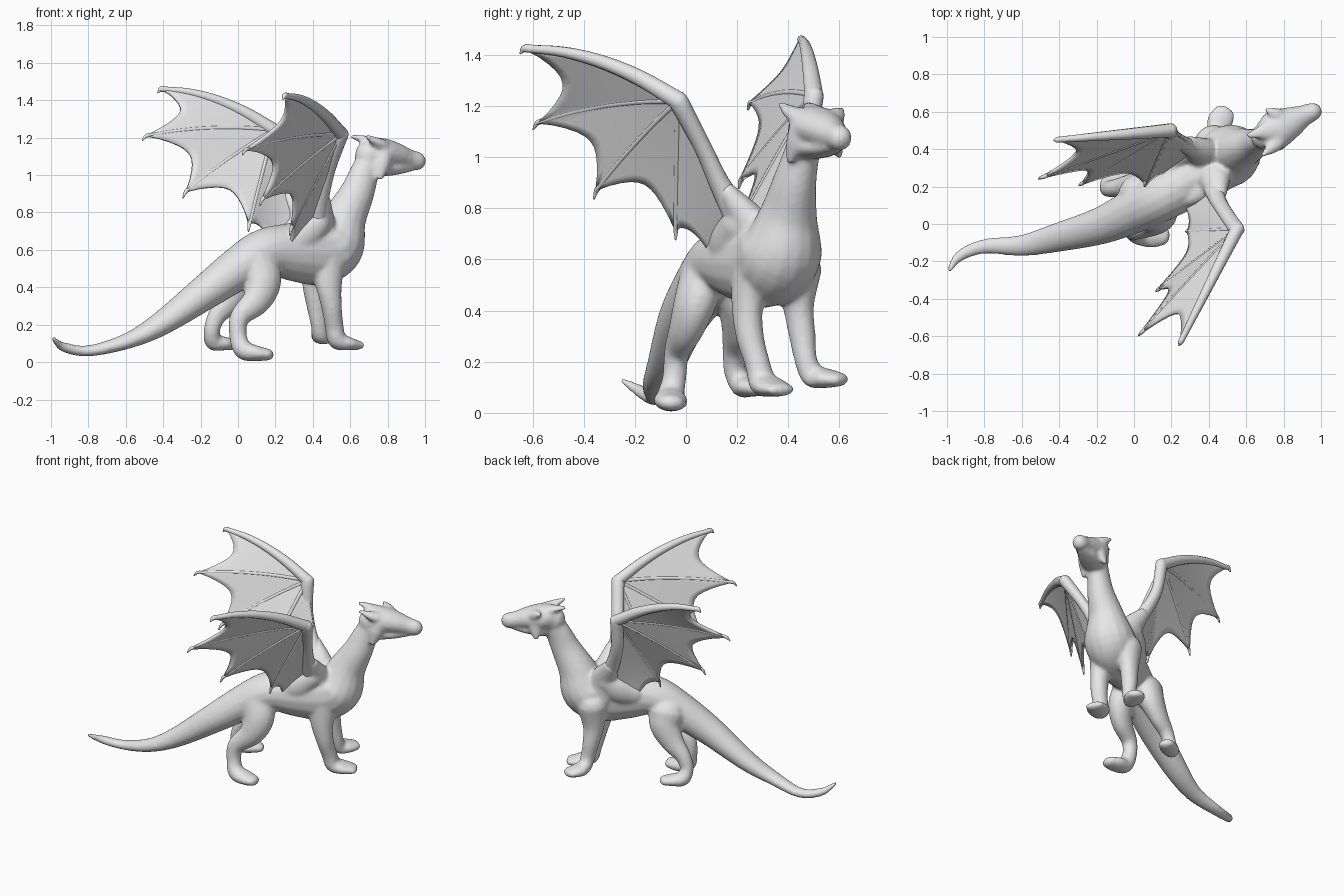
import bpy, bmesh, math
from mathutils import Vector

cube = bpy.data.objects.get("Cube")
if cube:
    bpy.data.objects.remove(cube, do_unlink=True)

SIDE = Vector((-.4, .9, 0))  # sideways direction of the whole creature

grey = bpy.data.materials.new("stone grey")
grey.use_nodes = True
grey.diffuse_color = (.8, .8, .8, 1)
for node in grey.node_tree.nodes:
    if node.type == 'BSDF_PRINCIPLED':
        node.inputs["Base Color"].default_value = grey.diffuse_color


def smooth_path(points, steps=6):
    """Catmull-Rom samples through points of x, y, z, width, height."""
    pts = [Vector(p) for p in points]
    pts = [2 * pts[0] - pts[1]] + pts + [2 * pts[-1] - pts[-2]]
    out = []
    for a, b, c, d in zip(pts, pts[1:], pts[2:], pts[3:]):
        for i in range(steps):
            t = i / steps
            out.append(b + (c - a) * (t / 2) + (2 * a - 5 * b + 4 * c - d) * (t * t / 2)
                       + (3 * b - a - 3 * c + d) * (t ** 3 / 2))
    return out + [pts[-2]]


def tube(bm, points, sides=16):
    """Closed tube with oval sections and domed ends."""
    path = smooth_path(points)
    centres = [Vector(p[:3]) for p in path]
    last = len(path) - 1
    sections = []
    for i, p in enumerate(path):
        along = (centres[min(i + 1, last)] - centres[max(i - 1, 0)]).normalized()
        domes = [0]
        if i == 0:
            domes = [-1.4, -1, -.5, 0]
        elif i == last:
            domes = [0, .5, 1, 1.4]
        for angle in domes:
            shift = along * math.sin(angle) * min(p[3], p[4])
            sections.append((centres[i] + shift, along, p[3] * math.cos(angle), p[4] * math.cos(angle)))
    rings = []
    for centre, along, width, height in sections:
        side = (SIDE - along * SIDE.dot(along)).normalized()
        up = along.cross(side)
        angles = [math.tau * k / sides for k in range(sides)]
        rings.append([bm.verts.new(centre + side * math.cos(a) * width + up * math.sin(a) * height)
                      for a in angles])
    for lower, upper in zip(rings, rings[1:]):
        for k in range(sides):
            n = (k + 1) % sides
            bm.faces.new((lower[k], lower[n], upper[n], upper[k]))
    bm.faces.new(rings[0][::-1])
    bm.faces.new(rings[-1])


def make_object(name, bm):
    bmesh.ops.recalc_face_normals(bm, faces=bm.faces)
    mesh = bpy.data.meshes.new(name)
    bm.to_mesh(mesh)
    bm.free()
    for poly in mesh.polygons:
        poly.use_smooth = True
    mesh.materials.append(grey)
    obj = bpy.data.objects.new(name, mesh)
    bpy.context.collection.objects.link(obj)
    return obj


# Trunk from tail tip to the top of the neck
tail = [(-.988, -.245, .125, .014, .012), (-.93, -.17, .08, .03, .026), (-.8, -.12, .06, .04, .03),
        (-.6, -.115, .11, .057, .042), (-.42, -.075, .2, .077, .064), (-.18, -.01, .37, .1, .094)]
torso = [(0, .07, .5, .12, .115), (.14, .14, .59, .13, .124), (.3, .23, .59, .14, .16),
         (.43, .31, .59, .15, .18), (.515, .37, .63, .165, .165)]
neck = [(.57, .4, .77, .115, .12), (.635, .425, .9, .085, .095),
        (.68, .455, 1.02, .068, .08), (.73, .485, 1.11, .07, .07)]

# Legs, each from hip or shoulder to the toes
hind_right = [(.1, .07, .54, .09, .12), (.135, .035, .43, .08, .1), (.1, 0, .33, .065, .08),
              (.01, -.035, .24, .05, .055), (0, -.045, .14, .047, .047),
              (.03, -.06, .065, .056, .052), (.1, -.06, .047, .068, .042), (.16, -.06, .04, .054, .032)]
hind_left = [(.03, .17, .51, .1, .12), (.02, .2, .43, .08, .1), (-.04, .2, .33, .06, .075),
             (-.11, .19, .25, .047, .052), (-.14, .19, .17, .044, .044),
             (-.13, .22, .11, .05, .047), (-.08, .25, .1, .06, .038), (-.03, .285, .095, .05, .03)]
front_right = [(.48, .26, .58, .08, .11), (.485, .24, .42, .06, .075), (.5, .25, .3, .055, .056),
               (.515, .28, .19, .05, .05), (.53, .3, .12, .058, .05),
               (.58, .335, .1, .075, .038), (.64, .37, .09, .062, .025)]
front_left = [(.42, .44, .56, .09, .1), (.41, .44, .42, .06, .07), (.42, .455, .3, .052, .054),
              (.435, .47, .2, .044, .047), (.44, .5, .145, .054, .044),
              (.46, .55, .135, .07, .038), (.49, .6, .13, .058, .027)]

# Head: skull and snout, lower jaw, crest, ears and cheek frills
skull = [(.7, .47, 1.1, .075, .085), (.76, .505, 1.12, .105, .08), (.84, .545, 1.105, .085, .07),
         (.91, .58, 1.085, .058, .055), (.955, .6, 1.075, .05, .052)]
jaw = [(.76, .5, 1.04, .085, .05), (.84, .545, 1.035, .065, .035), (.92, .585, 1.04, .04, .022)]
crest = [(.82, .53, 1.155, .06, .03), (.72, .5, 1.18, .05, .025), (.615, .475, 1.205, .016, .014)]
ear_right = [(.8, .48, 1.14, .045, .04), (.75, .42, 1.17, .04, .03), (.69, .37, 1.205, .013, .013)]
ear_left = [(.79, .57, 1.14, .045, .04), (.75, .59, 1.165, .035, .03), (.71, .61, 1.185, .013, .013)]
frill_right = [(.785, .45, 1.12, .045, .05), (.77, .43, 1.05, .04, .045), (.76, .405, .985, .014, .02)]
frill_left = [(.77, .565, 1.12, .045, .05), (.76, .58, 1.06, .035, .045), (.745, .6, 1.005, .014, .02)]

# Shoulder and flank muscles below the wings
blade_right = [(.42, .28, .62, .1, .1), (.43, .25, .73, .08, .095), (.45, .16, .86, .04, .05)]
blade_left = [(.39, .36, .62, .1, .1), (.37, .38, .73, .08, .095), (.29, .43, .86, .04, .05)]
flank_right = [(.43, .2, .74, .06, .07), (.35, .15, .67, .05, .08), (.27, .12, .63, .04, .06)]
flank_left = [(.35, .4, .74, .06, .07), (.27, .36, .67, .05, .08), (.19, .29, .63, .04, .06)]

bm = bmesh.new()
for part in (tail + torso + neck, hind_right, hind_left, front_right, front_left, skull, jaw, crest,
             ear_right, ear_left, frill_right, frill_left,
             blade_right, blade_left, flank_right, flank_left):
    tube(bm, part)
body = make_object("body", bm)
remesh = body.modifiers.new("blend", 'REMESH')
remesh.mode = 'VOXEL'
remesh.voxel_size = .011
remesh.use_smooth_shade = True
relax = body.modifiers.new("relax", 'SMOOTH')
relax.factor = .5
relax.iterations = 8


def spoke(base, tip, lift):
    """Bowed line from base to tip, as a function of the distance along it."""
    base, tip = Vector(base), Vector(tip)
    bend = (base + tip) / 2 + Vector((0, 0, lift))
    return lambda t: base * (1 - t) ** 2 + bend * 2 * t * (1 - t) + tip * t * t


def wing(name, arm, tips, root):
    shoulder, wrist = arm[0][:3], arm[-1][:3]
    lifts = [.1, .05, .03, .02]
    fingers = [spoke(wrist, tip, lift) for tip, lift in zip(tips, lifts)]

    # Arm and finger bones
    bm = bmesh.new()
    tube(bm, arm)
    for i, finger in enumerate(fingers):
        thick, thin = (.038, .015) if i == 0 else (.013, .01)
        stops = [k / 4 for k in range(5)]
        tube(bm, [(*finger(t), *[thick + (thin - thick) * t] * 2) for t in stops], 10)
        # hooked claw at the finger end
        end = finger(1)
        drop = end + (end - finger(.9)) * .3 - Vector((0, 0, .02))
        tube(bm, [(*finger(.95), thin, thin), (*end, thin, thin), (*drop, .004, .004)], 8)
    make_object(name + "_bones", bm)

    # Scalloped skin between neighbouring fingers and the flank
    bm = bmesh.new()
    spokes = fingers + [spoke(shoulder, root, 0)]
    across, along = 10, 12
    for i, (first, second) in enumerate(zip(spokes, spokes[1:])):
        depth = .22 if i < 3 else .1
        grid = []
        for a in range(across + 1):
            u = a / across
            reach = 1 - depth * math.sin(math.pi * u) ** .8 if 0 < a < across else 1
            grid.append([bm.verts.new(first(reach * b / along).lerp(second(reach * b / along), u))
                         for b in range(along + 1)])
        for left, right in zip(grid, grid[1:]):
            for b in range(along):
                bm.faces.new((left[b], right[b], right[b + 1], left[b + 1]))
    bmesh.ops.remove_doubles(bm, verts=bm.verts, dist=.0005)
    skin = make_object(name + "_membrane", bm)
    solid = skin.modifiers.new("thickness", 'SOLIDIFY')
    solid.thickness = .016
    solid.offset = 0


wing("right_wing",
     arm=[(.42, .21, .76, .06, .06), (.445, .135, .89, .04, .045),
          (.485, .065, 1.04, .034, .04), (.55, -.03, 1.22, .038, .042)],
     tips=[(.25, -.63, 1.425), (.04, -.58, 1.135), (.13, -.35, .87), (.285, -.04, .715)],
     root=(.27, .1, .62))
wing("left_wing",
     arm=[(.35, .39, .76, .06, .06), (.27, .425, .89, .04, .045),
          (.205, .47, 1.05, .034, .04), (.19, .5, 1.24, .038, .042)],
     tips=[(-.41, .45, 1.46), (-.49, .25, 1.21), (-.28, .215, .91), (.06, .21, .735)],
     root=(.18, .29, .62))
